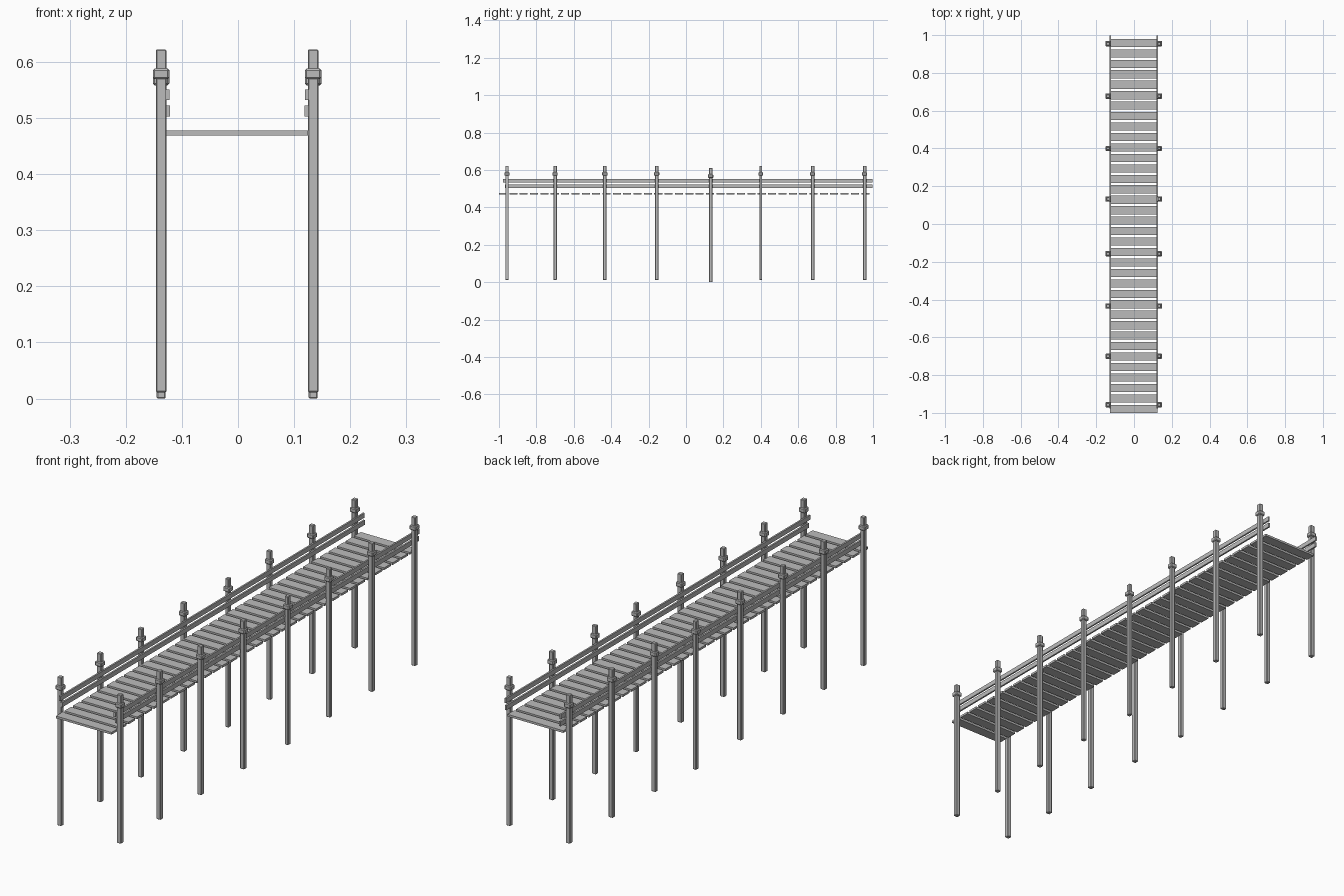
import bpy

cube = bpy.data.objects.get("Cube")
if cube:
    bpy.data.objects.remove(cube, do_unlink=True)

# One weathered grey for the whole pier
grey = bpy.data.materials.new("weathered grey")
grey.use_nodes = True
colour = (0.5, 0.5, 0.5, 1)
grey.diffuse_color = colour
grey.node_tree.nodes["Principled BSDF"].inputs["Base Color"].default_value = colour


def box(name, low, high, bevel=0):
    """Flat-shaded box between two corners, with optional chamfered edges."""
    centre = [(a + b) / 2 for a, b in zip(low, high)]
    bpy.ops.mesh.primitive_cube_add(size=1, location=centre)
    obj = bpy.context.object
    obj.name = name
    obj.scale = [b - a for a, b in zip(low, high)]
    bpy.ops.object.transform_apply(location=False, rotation=False, scale=True)
    obj.data.materials.append(grey)
    if bevel:
        mod = obj.modifiers.new("chamfer", 'BEVEL')
        mod.width = bevel
        mod.segments = 1
    return obj


MID = -0.0015          # the walkway sits a touch off centre
SIDES = {"right": -1, "left": 1}

# Deck planks with narrow gaps
COUNT = 36
WIDTH = 0.043
pitch = (1.98 - WIDTH) / (COUNT - 1)
for i in range(COUNT):
    y = -1 + i * pitch
    box(f"plank_{i + 1}", (MID - 0.1265, y, 0.469), (MID + 0.1265, y + WIDTH, 0.478))

# Posts and collars: y position, drop in height, half depth
ROWS = [(-0.957, 0, 0.009), (-0.7, 0, 0.009), (-0.434, 0, 0.009),
        (-0.157, 0, 0.009), (0.132, 0.011, 0.009), (0.4, 0, 0.0075),
        (0.677, 0, 0.009), (0.955, 0, 0.009)]
for side, s in SIDES.items():
    x = MID + s * 0.1355
    for i, (y, drop, depth) in enumerate(ROWS):
        half = 0.008 if drop else 0.0095
        box(f"{side}_post_{i + 1}", (x - half, y - depth, 0.011 - drop),
            (x + half, y + depth, 0.622 - drop), 0.002)
        box(f"{side}_collar_{i + 1}", (x - 0.0145, y - depth - 0.005, 0.569 - drop),
            (x + 0.0145, y + depth + 0.005, 0.588 - drop), 0.003)

# Two handrails along the inner face of each row of posts
for side, s in SIDES.items():
    for name, start, bottom, inner in (("upper", -0.978, 0.532, 0.121),
                                       ("lower", -0.968, 0.503, 0.120)):
        xs = sorted((MID + s * inner, MID + s * (inner + 0.007)))
        box(f"{side}_{name}_rail", (xs[0], start, bottom), (xs[1], 0.998, bottom + 0.019))
